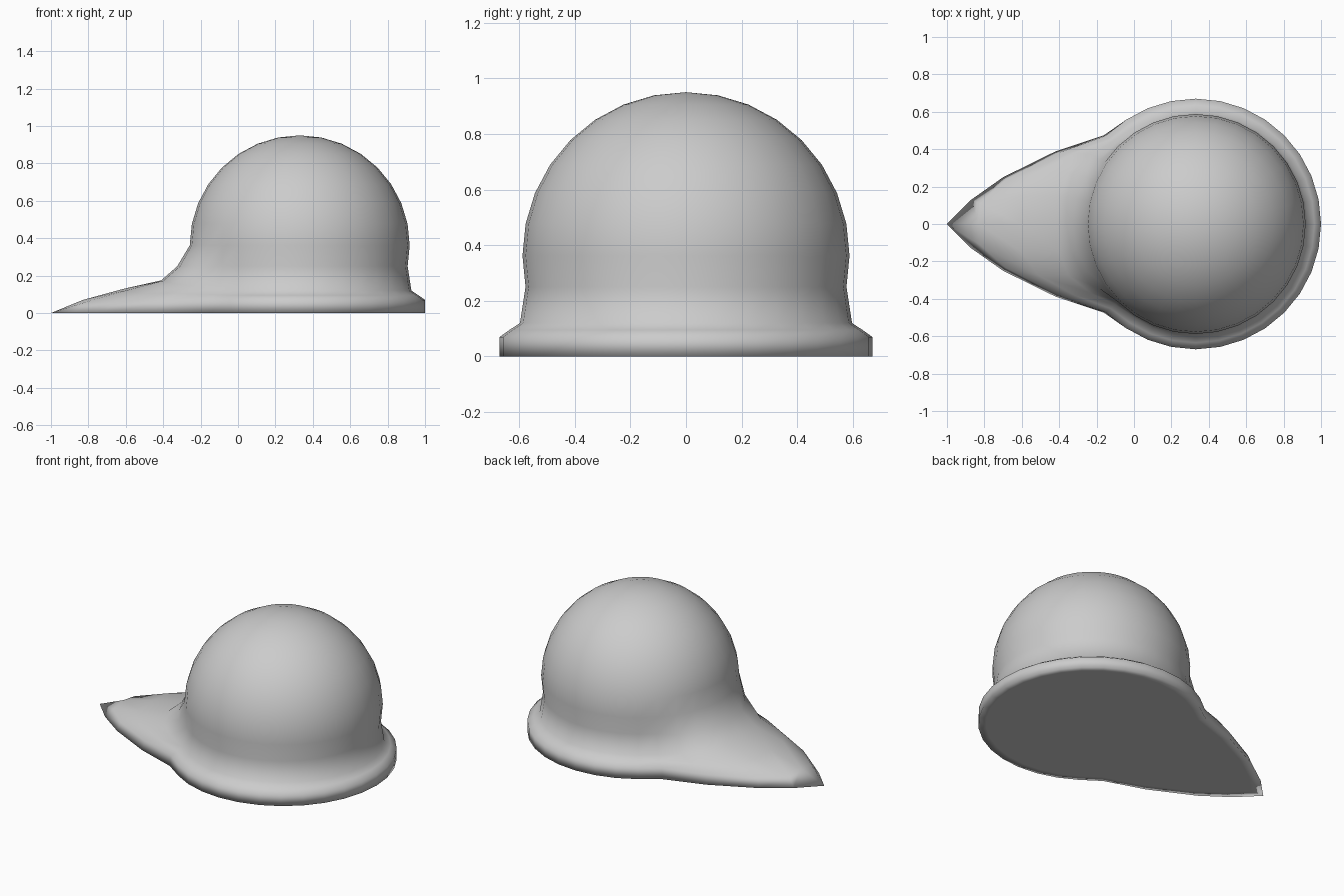
import bpy, bmesh
from math import sin, cos, pi

CX, N = 0.33, 32          # dome axis and number of sides
R, ZC = 0.588, 0.362      # dome radius and centre height

# skirt profile (radius, z), neck down to the base
skirt = [(0.588, 0.362), (0.577, 0.25), (0.597, 0.12), (0.635, 0.095), (0.67, 0.07), (0.67, 0.0)]

# half of the pointed tail: columns from crest to side, (distance behind axis, y, z)
tail = [
    [(0.588, 0, 0.362), (0.655, 0, 0.25), (0.74, 0, 0.175), (0.94, 0, 0.13), (1.16, 0, 0.07), (1.33, 0, 0)],
    [(0.577, 0.115, 0.362), (0.64, 0.14, 0.25), (0.73, 0.15, 0.172), (0.93, 0.15, 0.12), (1.155, 0.11, 0.055), (1.20, 0.13, 0)],
    [(0.543, 0.225, 0.362), (0.585, 0.25, 0.25), (0.68, 0.275, 0.158), (0.84, 0.275, 0.105), (1.015, 0.235, 0.055), (1.03, 0.25, 0)],
    [(0.489, 0.327, 0.362), (0.515, 0.345, 0.245), (0.56, 0.37, 0.142), (0.65, 0.38, 0.105), (0.74, 0.378, 0.06), (0.75, 0.388, 0)],
    [(0.416, 0.416, 0.362), (0.412, 0.412, 0.25), (0.43, 0.43, 0.125), (0.455, 0.452, 0.098), (0.485, 0.47, 0.068), (0.49, 0.475, 0)],
]

bm = bmesh.new()


def column(i):
    """One vertical strip, from just below the crown to the base."""
    k = i if i <= N // 2 else i - N
    a = 2 * pi * i / N
    pts = []
    for j in range(7, 0, -1):
        e = j * pi / 16
        pts.append((CX - R * cos(e) * cos(a), R * cos(e) * sin(a), ZC + R * sin(e)))
    if abs(k) < len(tail):
        s = 1 if k >= 0 else -1
        pts += [(CX - x, s * y, z) for x, y, z in tail[abs(k)]]
    else:
        pts += [(CX - r * cos(a), r * sin(a), z) for r, z in skirt]
    # inset ring on the underside
    x, y, z = pts[-1]
    pts.append((CX + (x - CX) * 0.93, y * 0.93, 0))
    return [bm.verts.new(p) for p in pts]


cols = [column(i) for i in range(N)]
crown = bm.verts.new((CX, 0, ZC + R))
for i in range(N):
    a, b = cols[i], cols[(i + 1) % N]
    bm.faces.new((crown, a[0], b[0]))
    for j in range(len(a) - 1):
        bm.faces.new((a[j], a[j + 1], b[j + 1], b[j]))

# flat underside
bm.faces.new([c[-1] for c in cols])
bmesh.ops.recalc_face_normals(bm, faces=bm.faces[:])
for f in bm.faces:
    f.smooth = True

mesh = bpy.data.meshes.new("domed_cap")
bm.to_mesh(mesh)
bm.free()
obj = bpy.data.objects.new("domed_cap", mesh)
bpy.context.collection.objects.link(obj)
